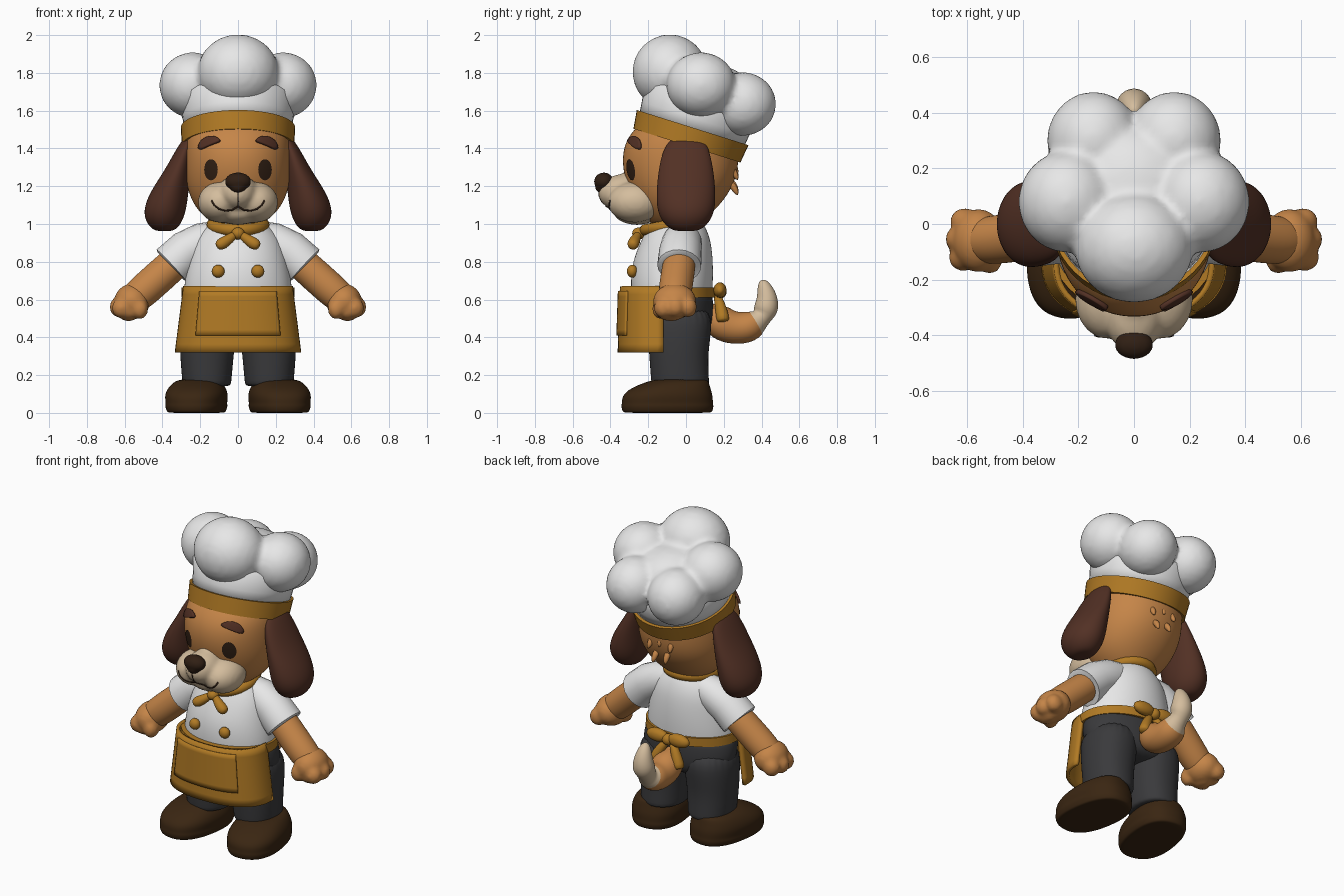
import bpy, bmesh, math
from mathutils import Vector, Matrix
from mathutils.bvhtree import BVHTree

if "Cube" in bpy.data.objects:
    bpy.data.objects.remove(bpy.data.objects["Cube"])

COLOURS = {
    "fur_orange": (0.56, 0.235, 0.065), "ear_brown": (0.085, 0.03, 0.018),
    "cloth_white": (0.82, 0.82, 0.82), "mustard": (0.44, 0.195, 0.018),
    "trouser_grey": (0.042, 0.042, 0.045), "shoe_brown": (0.042, 0.019, 0.006),
    "cream": (0.66, 0.51, 0.34), "dark_brown": (0.03, 0.014, 0.007),
}
MATS = {}
for key, c in COLOURS.items():
    MATS[key] = bpy.data.materials.new(key)
    MATS[key].diffuse_color = (*c, 1)


def make(name, verts, faces, mat, sub=0, mirror=False, solid=0, sharp=None):
    me = bpy.data.meshes.new(name)
    me.from_pydata([tuple(v) for v in verts], [], faces)
    bm = bmesh.new()
    bm.from_mesh(me)
    bmesh.ops.recalc_face_normals(bm, faces=bm.faces)
    bm.to_mesh(me)
    bm.free()
    me.materials.append(MATS[mat])
    me.shade_smooth()
    if sharp:
        me.set_sharp_from_angle(angle=math.radians(sharp))
    ob = bpy.data.objects.new(name, me)
    bpy.context.collection.objects.link(ob)
    if solid:
        m = ob.modifiers.new("solid", 'SOLIDIFY')
        m.thickness, m.offset = solid, 0
    if sub:
        m = ob.modifiers.new("sub", 'SUBSURF')
        m.levels = m.render_levels = sub
    if mirror:
        m = ob.modifiers.new("mirror", 'MIRROR')
        m.use_mirror_merge = False
    return ob


def skin(name, loops, mat, closed=False, **kw):
    """Bridge equal-sized point loops and cap the ends."""
    n, k = len(loops[0]), len(loops)
    verts = [p for l in loops for p in l]
    faces = [(i * n + j, i * n + (j + 1) % n, (i + 1) % k * n + (j + 1) % n, (i + 1) % k * n + j)
             for i in range(k if closed else k - 1) for j in range(n)]
    if not closed:
        faces += [tuple(range(n)), tuple(range((k - 1) * n, k * n))]
    return make(name, verts, faces, mat, **kw)


def se(a, p):
    """Superellipse unit point."""
    c, s = math.cos(a), math.sin(a)
    return math.copysign(abs(c) ** (2 / p), c), math.copysign(abs(s) ** (2 / p), s)


def loft(name, rings, mat, n=24, p=2.0, M=Matrix(), **kw):
    """Horizontal rings (z, cx, cy, rx, ry)."""
    loops = []
    for z, cx, cy, rx, ry in rings:
        pts = [se(2 * math.pi * j / n, p) for j in range(n)]
        loops.append([M @ Vector((cx + rx * u, cy + ry * v, z)) for u, v in pts])
    return skin(name, loops, mat, **kw)


def tube(name, path, mat, n=12, closed=False, **kw):
    """Round tube through (x, y, z, radius) points."""
    P = [Vector(q[:3]) for q in path]
    k, loops = len(P), []
    for i, q in enumerate(path):
        a, b = (P[i - 1], P[(i + 1) % k]) if closed else (P[max(i - 1, 0)], P[min(i + 1, k - 1)])
        t = (b - a).normalized()
        ref = Vector((0, 0, 1)) if closed else Vector((0, 1, 0)) if abs(t.y) < .8 else Vector((1, 0, 0))
        u = t.cross(ref).normalized()
        v = t.cross(u)
        loops.append([P[i] + q[3] * (u * math.cos(2 * math.pi * j / n) + v * math.sin(2 * math.pi * j / n))
                      for j in range(n)])
    return skin(name, loops, mat, closed=closed, **kw)


def blob(name, balls, mat, voxel=0.015, smooth=8, mirror=False):
    """Ellipsoids (centre, radii) melted into one smooth body."""
    bm = bmesh.new()
    for c, r in balls:
        bmesh.ops.create_icosphere(bm, subdivisions=3, radius=1,
                                   matrix=Matrix.Translation(c) @ Matrix.Diagonal((*r, 1)))
    me = bpy.data.meshes.new(name)
    bm.to_mesh(me)
    bm.free()
    me.materials.append(MATS[mat])
    me.shade_smooth()
    ob = bpy.data.objects.new(name, me)
    bpy.context.collection.objects.link(ob)
    if len(balls) > 1:
        m = ob.modifiers.new("melt", 'REMESH')
        m.mode, m.voxel_size, m.use_smooth_shade = 'VOXEL', voxel, True
        m = ob.modifiers.new("smooth", 'SMOOTH')
        m.factor, m.iterations = 0.5, smooth
    if mirror:
        m = ob.modifiers.new("mirror", 'MIRROR')
        m.use_mirror_merge = False
    return ob


def projector(ob):
    dg = bpy.context.evaluated_depsgraph_get()
    dg.update()
    tree = BVHTree.FromObject(ob, dg)

    def hit(x, z, off):
        loc = tree.ray_cast(Vector((x, -2, z)), Vector((0, 1, 0)))[0]
        return Vector((x, (loc.y if loc else -0.3) - off, z))
    return hit


def decal(name, hit, cx, cz, rx, rz, tilt, arch, off, mat, solid=0):
    """Oval plate laid on a surface, with its mirrored twin."""
    n, rows, verts = 24, 4, []
    for i in range(1, rows + 1):
        for j in range(n):
            a = 2 * math.pi * j / n
            u, w = rx * i / rows * math.cos(a), rz * i / rows * math.sin(a)
            w -= arch * (u / rx) ** 2
            verts.append(hit(cx + u * math.cos(tilt) - w * math.sin(tilt),
                             cz + u * math.sin(tilt) + w * math.cos(tilt), off))
    faces = [(i * n + j, i * n + (j + 1) % n, (i + 1) * n + (j + 1) % n, (i + 1) * n + j)
             for i in range(rows - 1) for j in range(n)] + [tuple(range(n))]
    return make(name, verts, faces, mat, mirror=True, solid=solid)


# Shoes, toes turned out
S = Matrix.Translation((0.2, 0.03, 0)) @ Matrix.Rotation(math.radians(9), 4, 'Z')
loft("shoes", [(0, 0, -.13, .14, .225), (.003, 0, -.13, .15, .24), (.035, 0, -.13, .162, .248),
               (.05, 0, -.13, .157, .243), (.09, 0, -.13, .165, .243), (.13, 0, -.115, .152, .215),
               (.165, 0, -.075, .125, .165), (.18, -.01, -.05, .10, .13)], "shoe_brown",
     p=2.4, M=S, sub=2, mirror=True)

# Trousers
loft("trouser_legs", [(.14, .165, -.03, .125, .15), (.15, .165, -.03, .13, .155), (.3, .165, -.04, .142, .155),
                      (.42, .16, -.035, .152, .17), (.58, .15, -.04, .15, .18)], "trouser_grey",
     p=2.2, sub=2, mirror=True)
loft("trouser_hips", [(.39, 0, -.035, .12, .1), (.42, 0, -.035, .26, .165), (.5, 0, -.04, .31, .19),
                      (.6, 0, -.06, .3, .205), (.66, 0, -.07, .28, .205)], "trouser_grey", sub=2)

# Shirt and sleeves
loft("shirt", [(.6, 0, -.075, .285, .21), (.62, 0, -.075, .29, .215), (.7, 0, -.075, .285, .22),
               (.8, 0, -.07, .265, .215), (.9, 0, -.055, .24, .19), (.96, 0, -.05, .2, .165),
               (1.0, 0, -.05, .15, .145), (1.04, 0, -.05, .11, .11)], "cloth_white", sub=2)
tube("sleeves", [(.1, -.02, .93, .09), (.18, -.02, .905, .105), (.27, -.03, .855, .113), (.34, -.035, .79, .116),
                 (.352, -.036, .779, .116), (.354, -.036, .777, .1)], "cloth_white", n=20, mirror=True, sharp=50)

# Arms and paws
tube("arms", [(.25, -.03, .87, .08), (.34, -.035, .79, .092), (.44, -.05, .7, .092), (.53, -.06, .62, .092),
              (.59, -.06, .57, .07)], "fur_orange", sub=2, mirror=True)
blob("paws", [((.56, -.06, .59), (.095, .115, .095)), ((.615, -.12, .555), (.053, .05, .055)),
              ((.63, -.055, .56), (.05, .05, .055)), ((.61, .01, .56), (.053, .048, .055)),
              ((.52, -.13, .55), (.045, .05, .055)), ((.58, -.08, .535), (.06, .08, .05))],
     "fur_orange", .012, 5, mirror=True)


# Apron sheet, pocket, waistband and back bow
def apron_sheet(name, a0, a1, z0, z1, grow, solid):
    n, rows, verts = 32, 8, []
    for i in range(rows + 1):
        z = z0 + (z1 - z0) * i / rows
        t = (.67 - z) / .35
        for j in range(n + 1):
            u, v = se(math.radians(a0 + (a1 - a0) * j / n), 2.3)
            verts.append(((.28 + .045 * t + grow) * u, -.14 + (.2 + .012 * t + grow) * v, z))
    w = n + 1
    faces = [(i * w + j, i * w + j + 1, (i + 1) * w + j + 1, (i + 1) * w + j)
             for i in range(rows) for j in range(n)]
    return make(name, verts, faces, "mustard", solid=solid, sharp=50)


apron_sheet("apron", 176, 364, .32, .67, 0, .02)
apron_sheet("apron_pocket", 230, 310, .41, .645, .012, .016)
loft("waistband", [(.61, 0, -.085, .27, .2), (.61, 0, -.085, .3, .24), (.665, 0, -.085, .298, .24),
                   (.665, 0, -.085, .26, .2)], "mustard", n=48, sharp=40)
blob("back_bow_loops", [((.075, .18, .65), (.075, .035, .042)), ((.03, .17, .64), (.04, .03, .025))],
     "mustard", .008, 3, mirror=True)
blob("back_bow_knot", [((0, .18, .64), (.035, .035, .035))], "mustard")
tube("back_bow_tails", [(.01, .16, .63, .02), (.05, .18, .58, .028), (.085, .195, .5, .038), (.09, .197, .48, .03)],
     "mustard", sub=1, mirror=True)

# Buttons
blob("buttons_upper", [((.105, -.285, .75), (.034, .028, .034))], "mustard", mirror=True)

# Neckerchief
ring = [2 * math.pi * i / 32 for i in range(32)]
tube("neckerchief", [(.135 * math.cos(a), -.065 + .15 * math.sin(a), .995 + .027 * math.sin(a), .032) for a in ring],
     "mustard", closed=True)
blob("neckerchief_knot", [((0, -.25, .95), (.035, .035, .032))], "mustard")
tube("neckerchief_tails", [(.01, -.25, .95, .02), (.04, -.265, .925, .026), (.085, -.28, .895, .036),
                           (.115, -.285, .88, .022)], "mustard", sub=2, mirror=True)

# Tail with pale tip
tail = tube("tail", [(0, .08, .56, .08), (0, .15, .5, .095), (0, .22, .455, .093), (0, .3, .445, .088),
                     (0, .37, .47, .085), (0, .42, .53, .075), (0, .435, .6, .06), (0, .415, .67, .04),
                     (0, .4, .705, .015)], "fur_orange", n=16, sub=2)
tail.data.materials.append(MATS["cream"])
for f in tail.data.polygons:
    f.material_index = int(f.center.y + .25 * f.center.z > .475)

# Head
head = loft("head", [(.98, 0, -.06, .08, .08), (1.0, 0, -.06, .13, .13), (1.06, 0, -.05, .205, .19),
                     (1.13, 0, -.04, .25, .245), (1.22, 0, -.03, .277, .29), (1.32, 0, -.03, .283, .31),
                     (1.42, 0, -.025, .28, .305), (1.5, 0, -.005, .265, .275), (1.58, 0, .01, .2, .2)],
            "fur_orange", n=32, p=2.1, sub=2)
for i, (x, z) in enumerate([(-.07, 1.29), (.0, 1.31), (.07, 1.28), (-.04, 1.21), (.04, 1.2)]):
    tube(f"fur_tuft_{i + 1}", [(x, .2, z + .04, .03), (x, .255, z, .028), (x * 1.1, .275, z - .05, .006)],
         "fur_orange", n=8, sub=1)

# Muzzle, nose and mouth
muzzle = blob("muzzle", [((s * .095, -.27, 1.115), (.118, .145, .108)) for s in (-1, 1)] +
              [((0, -.33, 1.165), (.105, .135, .1)), ((0, -.26, 1.065), (.13, .125, .07)),
               ((0, -.3, 1.2), (.07, .08, .08))], "cream", .012, 6)
blob("nose", [((0, -.435, 1.225), (.07, .052, .048)), ((0, -.44, 1.2), (.045, .042, .04))], "dark_brown", .009, 3)
on_muzzle = projector(muzzle)
smile = [(.0, 1.095), (.03, 1.075), (.065, 1.07), (.1, 1.08), (.125, 1.1), (.14, 1.125)]
tube("smile", [(*on_muzzle(x, z, 0), .005) for x, z in smile], "dark_brown", n=6, mirror=True)
tube("lip_line", [(*on_muzzle(0, z, 0), .004) for z in (1.18, 1.15, 1.12, 1.09)], "dark_brown", n=6)

# Eyes and brows
on_head = projector(head)
decal("eyes", on_head, .143, 1.287, .036, .056, 0, 0, .005, "dark_brown")
decal("brows", on_head, .157, 1.437, .06, .022, -.4, .016, .008, "ear_brown", solid=.018)

# Floppy ears
loft("ears", [(1.47, .25, .01, .02, .05), (1.44, .265, .005, .035, .1), (1.37, .29, 0, .052, .13),
              (1.28, .32, 0, .072, .148), (1.18, .36, 0, .1, .158), (1.09, .385, 0, .115, .158),
              (1.02, .392, 0, .103, .135), (.97, .39, 0, .065, .085), (.962, .39, 0, .03, .04)],
     "ear_brown", n=20, sub=2, mirror=True)

# Tilted hat: band, wall and five puffs
H = Matrix.Translation((0, .005, 1.415)) @ Matrix.Rotation(math.radians(-17.5), 4, 'X')
loft("hat_band", [(0, 0, 0, .26, .26), (0, 0, 0, .297, .297), (.1, 0, 0, .303, .31), (.1, 0, 0, .27, .27)],
     "mustard", n=48, M=H, sharp=40)
loft("hat_wall", [(.08, 0, 0, .285, .29), (.15, 0, 0, .293, .298), (.25, 0, 0, .31, .31), (.32, 0, 0, .25, .25)],
     "cloth_white", n=48, M=H)
puffs = [((0, -.085, 1.805), (.215, .2, .2)), ((0, .11, 1.7), (.24, .24, .15))]
for s in (-1, 1):
    puffs += [((s * .24, .08, 1.735), (.178, .185, .175)), ((s * .145, .3, 1.635), (.17, .178, .17))]
blob("hat_puffs", puffs, "cloth_white", .018, 5)

for m in bpy.data.materials:
    if m.users and not m.is_grease_pencil:
        m.use_nodes = True
        m.node_tree.nodes["Principled BSDF"].inputs["Base Color"].default_value = m.diffuse_color
